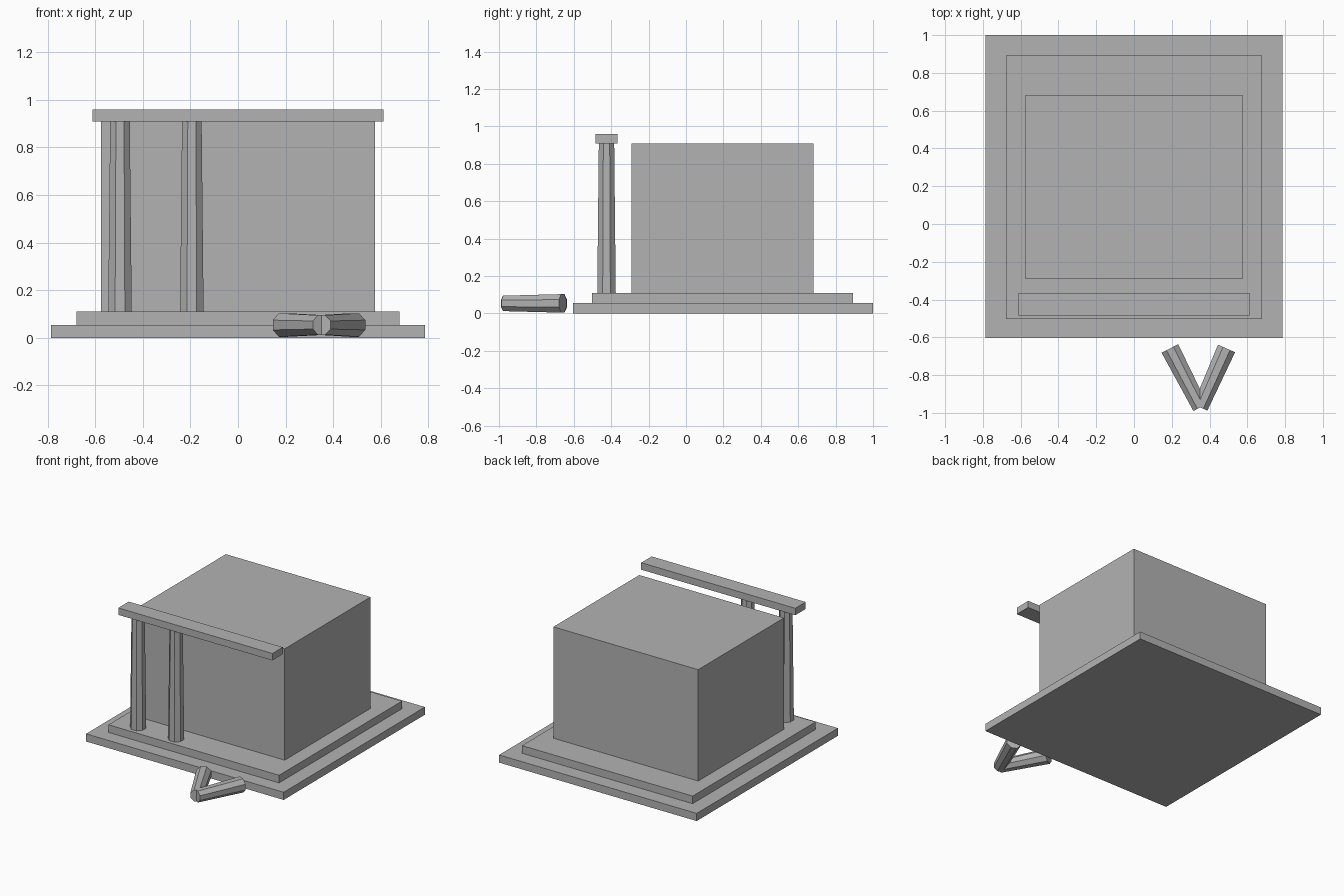
import bpy
import math
from mathutils import Vector, Matrix

default = bpy.data.objects.get("Cube")
if default:
    bpy.data.objects.remove(default, do_unlink=True)

# Single stone colour
stone = bpy.data.materials.new("grey stone")
stone.use_nodes = True
colour = (0.45, 0.45, 0.45, 1)
stone.diffuse_color = colour
stone.node_tree.nodes["Principled BSDF"].inputs["Base Color"].default_value = colour


def block(name, half_width, y0, y1, z0, z1):
    """Box centred on x, given by its y and z limits."""
    bpy.ops.mesh.primitive_cube_add(size=1, location=(0, (y0 + y1) / 2, (z0 + z1) / 2))
    ob = bpy.context.object
    ob.name = name
    ob.scale = (2 * half_width, y1 - y0, z1 - z0)
    ob.data.materials.append(stone)


def column(name, base, top):
    """Tapered eight-sided column between two points, a flat face to the front."""
    base, top = Vector(base), Vector(top)
    axis = top - base
    bpy.ops.mesh.primitive_cone_add(vertices=8, radius1=0.0535, radius2=0.0445,
                                    depth=axis.length)
    ob = bpy.context.object
    ob.name = name
    ob.data.transform(Matrix.Rotation(math.pi / 8, 4, "Z"))
    ob.rotation_euler = axis.to_track_quat("Z", "Y").to_euler()
    ob.location = (base + top) / 2
    ob.data.materials.append(stone)


# Stepped platform and main hall
block("lower_step", 0.785, -0.603, 1.0, 0, 0.055)
block("upper_step", 0.678, -0.502, 0.893, 0.055, 0.11)
block("hall", 0.575, -0.291, 0.683, 0.11, 0.91)

# Front beam on the two surviving columns
block("beam", 0.612, -0.484, -0.366, 0.91, 0.96)
for name, x in (("outer_column", -0.496), ("inner_column", -0.194)):
    column(name, (x, -0.425, 0.11), (x, -0.425, 0.91))

# Fallen column pieces meeting in a V
for name, x in (("fallen_piece_right", 0.19), ("fallen_piece_left", 0.49)):
    column(name, (x, -0.659, 0.054), (0.351, -0.971, 0.054))
